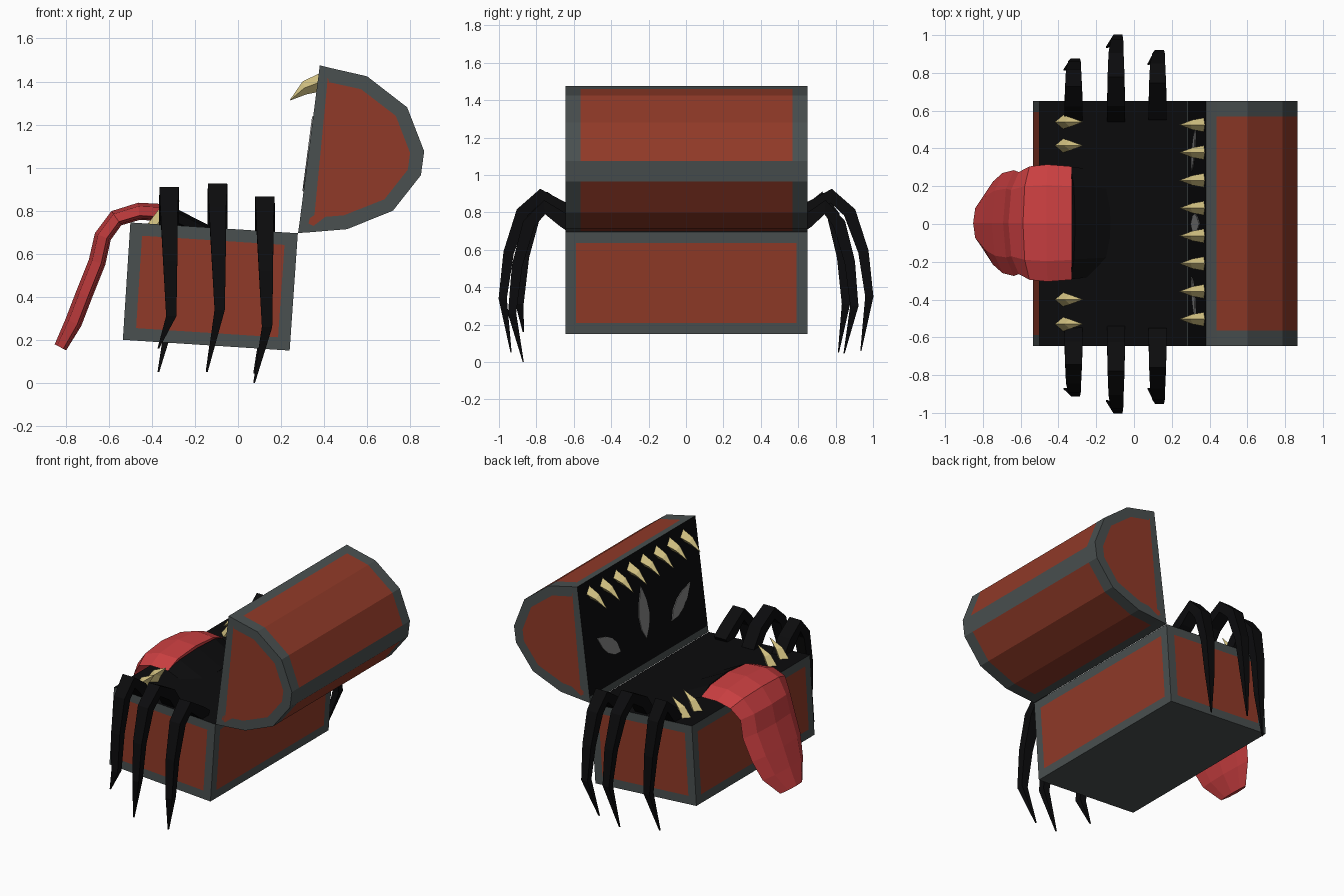
import bpy, bmesh, math
from mathutils import Vector

if "Cube" in bpy.data.objects:
    bpy.data.objects.remove(bpy.data.objects["Cube"])


def material(name, rgb):
    m = bpy.data.materials.new(name)
    m.diffuse_color = (*rgb, 1)
    m.use_nodes = True
    m.node_tree.nodes["Principled BSDF"].inputs["Base Color"].default_value = m.diffuse_color
    return m


RED = material("red wood", (0.28, 0.042, 0.021))
GREY = material("grey iron", (0.068, 0.08, 0.08))
BLACK = material("black", (0.0035, 0.0035, 0.004))
FLESH = material("tongue red", (0.60, 0.05, 0.053))
BONE = material("tooth bone", (0.64, 0.53, 0.22))
EYE = material("eye grey", (0.24, 0.24, 0.24))


def finish(name, bm, mats):
    bmesh.ops.recalc_face_normals(bm, faces=bm.faces)
    me = bpy.data.meshes.new(name)
    bm.to_mesh(me)
    bm.free()
    for m in mats:
        me.materials.append(m)
    ob = bpy.data.objects.new(name, me)
    bpy.context.collection.objects.link(ob)
    return ob


def loft(bm, rings, colour=lambda i, j: 0):
    """Skin closed rings of equal length and cap both ends; returns the caps."""
    vs = [[bm.verts.new(p) for p in r] for r in rings]
    n = len(vs[0])
    for i in range(len(vs) - 1):
        for j in range(n):
            k = (j + 1) % n
            f = bm.faces.new((vs[i][j], vs[i][k], vs[i + 1][k], vs[i + 1][j]))
            f.material_index = colour(i, j)
    return [bm.faces.new(vs[0]), bm.faces.new(vs[-1])]


def sweep(name, path, sizes, axis, section, mat):
    """Sweep a section along a path; sizes are (half width, half thickness)."""
    pts = [Vector(p) for p in path]
    rings = []
    for i, p in enumerate(pts):
        t = pts[min(i + 1, len(pts) - 1)] - pts[max(i - 1, 0)]
        nrm = t.cross(axis).normalized()
        w, h = sizes[i]
        rings.append([p + axis * (u * w) + nrm * (v * h) for u, v in section])
    bm = bmesh.new()
    loft(bm, rings)
    return finish(name, bm, [mat])


Y0, Y1 = -0.645, 0.65

# chest base: slanted box with inset wooden panels, black mouth on top
corners = [(-0.50, 0.745), (0.278, 0.695), (0.24, 0.15), (-0.535, 0.20)]
bm = bmesh.new()
caps = loft(bm, [[(x, y, z) for x, z in corners] for y in (Y0, Y1)],
            lambda i, j: 2 if j == 0 else 1)
for f in caps:
    f.material_index = 1
bmesh.ops.recalc_face_normals(bm, faces=bm.faces)
sides = [f for f in bm.faces if abs(f.normal.z) < 0.5]
bmesh.ops.inset_individual(bm, faces=sides, thickness=0.082)
for f in sides:
    f.material_index = 0
finish("chest_base", bm, [RED, GREY, BLACK])

# lid: rounded profile with iron bands at ends, rim, back and hinge
profile = [(0.38, 1.475), (0.438, 1.461), (0.60, 1.424), (0.786, 1.28),
           (0.865, 1.076), (0.85, 0.965), (0.72, 0.80), (0.507, 0.714),
           (0.339, 0.70), (0.279, 0.696), (0.285, 0.738)]
bm = bmesh.new()


def lid_colour(i, j):
    if j == 10:
        return 2
    return 1 if i != 1 or j in (0, 4, 8, 9) else 0


caps = loft(bm, [[(x, y, z) for x, z in profile]
                 for y in (Y0, Y0 + 0.08, Y1 - 0.08, Y1)], lid_colour)
for f in caps:
    f.material_index = 1
bmesh.ops.recalc_face_normals(bm, faces=bm.faces)
bmesh.ops.inset_individual(bm, faces=caps, thickness=0.066)
for f in caps:
    f.material_index = 0
finish("lid", bm, [RED, GREY, BLACK])


def frame(rim, other, flip):
    """Map (along, out, y) on a mouth plane to world space."""
    r = Vector((rim[0], 0, rim[1]))
    d = (Vector((other[0], 0, other[1])) - r).normalized()
    n = Vector((-d.z, 0, d.x)) * flip
    return lambda a, o, y: r + d * a + n * o + Vector((0, y, 0))


lid_at = frame(profile[0], profile[9], -1)
base_at = frame(corners[0], corners[1], 1)


# hooked teeth: diamond sections narrowing to a bent tip
def tooth(name, at, shift, y):
    rings = []
    for (oa, oo), (ia, io), w in [((0.035, -0.005), (0.125, -0.005), 0.038),
                                  ((0.085, 0.070), (0.142, 0.045), 0.026),
                                  ((0.177, 0.117), (0.179, 0.115), 0.001)]:
        ma, mo = (oa + ia) / 2 + shift, (oo + io) / 2
        rings.append([at(oa + shift, oo, y), at(ma, mo, y + w),
                      at(ia + shift, io, y), at(ma, mo, y - w)])
    bm = bmesh.new()
    loft(bm, rings)
    finish(name, bm, [BONE])


for k in range(8):
    tooth("upper_tooth", lid_at, 0, 0.525 - k * 0.147)
for y in (0.54, 0.415, -0.40, -0.53):
    tooth("lower_tooth", base_at, 0.043, y)


# eyes: thin leaf-shaped plates on the inside of the lid
def eye(p, q, half):
    p, q = Vector(p), Vector(q)
    side = Vector((-(q - p).y, (q - p).x)).normalized()
    shape = [(0, 0), (0.3, 0.75), (0.55, 1), (0.8, 0.75),
             (1, 0), (0.8, -0.75), (0.55, -1), (0.3, -0.75)]
    outline = [p.lerp(q, t) + side * (s * half) for t, s in shape]
    bm = bmesh.new()
    loft(bm, [[lid_at(v.x, o, v.y) for v in outline] for o in (-0.002, 0.005)])
    finish("eye", bm, [EYE])


eye((0.24, 0), (0.59, 0), 0.055)
for s in (1, -1):
    eye((0.40, 0.51 * s), (0.575, 0.28 * s), 0.05)

# tongue draped over the front rim, with a black root behind it
leaf = [(-1, -0.5), (-0.65, 0.6), (0, 1), (0.65, 0.6),
        (1, -0.5), (0.6, -0.8), (0, -1), (-0.6, -0.8)]
path = [(-0.33, 0.79), (-0.46, 0.797), (-0.565, 0.765), (-0.628, 0.68),
        (-0.655, 0.56), (-0.715, 0.41), (-0.765, 0.28), (-0.825, 0.165)]
widths = [0.30, 0.31, 0.30, 0.27, 0.28, 0.265, 0.22, 0.12]
sweep("tongue", [(x, 0.005, z) for x, z in path],
      [(w, 0.04 if w > 0.2 else 0.03) for w in widths],
      Vector((0, -1, 0)), leaf, FLESH)
sweep("tongue_root", [(-0.14, 0.005, 0.695), (-0.328, 0.005, 0.788)],
      [(0.28, 0.035), (0.297, 0.038)], Vector((0, 1, 0)),
      [(u, -v) for u, v in leaf], BLACK)

# six arched spider legs: x, side, reach, top, knee z, tip y, tip z
legs = [(-0.32, -1, 0.91, 0.915, 0.31, 0.87, 0.16),
        (-0.095, -1, 1.00, 0.93, 0.34, 0.935, 0.05),
        (0.125, -1, 0.95, 0.87, 0.26, 0.87, 0.0),
        (-0.32, 1, 0.875, 0.915, 0.31, 0.815, 0.05),
        (-0.095, 1, 1.00, 0.93, 0.35, 0.935, 0.06),
        (0.125, 1, 0.92, 0.87, 0.30, 0.845, 0.045)]
square = [(-1, -1), (-1, 1), (1, 1), (1, -1)]
for x, s, reach, top, knee, ty, tz in legs:
    r = reach - 0.02
    yz = [(0.57, 0.70), (0.65, top - 0.115), (0.63 + (r - 0.63) * 0.42, top - 0.042),
          (0.63 + (r - 0.63) * 0.7, top - 0.13),
          (0.63 + (r - 0.63) * 0.91, (top + knee) / 2 - 0.05), (r, knee), (ty, tz)]
    xs = [x, x, x, x, x + 0.005, x + 0.01, x - 0.05]
    sweep("spider_leg", [(a, s * y, z) for a, (y, z) in zip(xs, yz)],
          [(0.047, 0.036), (0.047, 0.038), (0.045, 0.038), (0.04, 0.034),
           (0.033, 0.028), (0.024, 0.022), (0.004, 0.003)],
          Vector((1, 0, 0)), square, BLACK)
